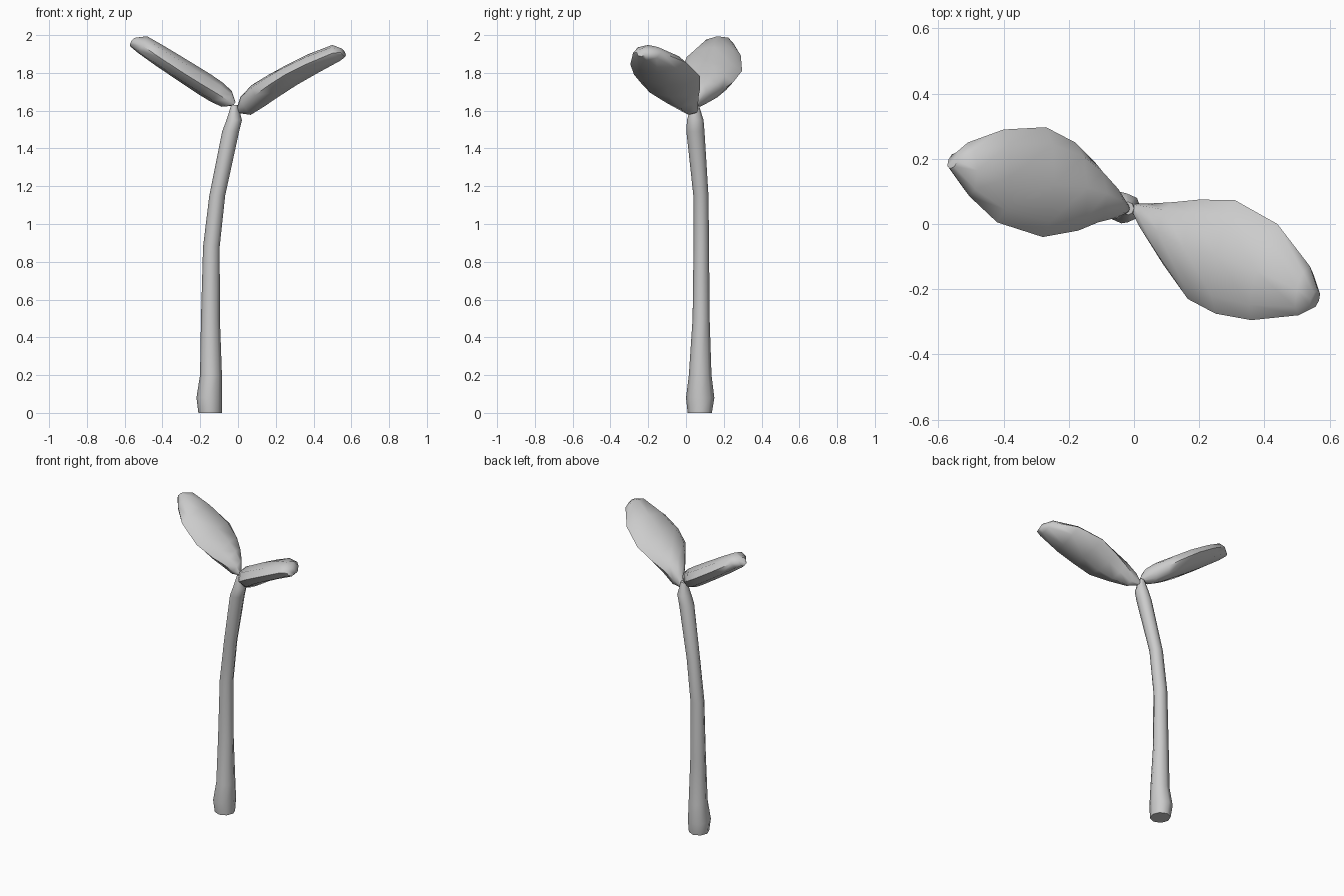
import bpy, bmesh, math
from mathutils import Vector


def loft(name, rings, angle):
    """Skin a list of equal-sized vertex rings and cap both ends."""
    bm = bmesh.new()
    loops = [[bm.verts.new(p) for p in ring] for ring in rings]
    n = len(loops[0])
    for a, b in zip(loops, loops[1:]):
        for i in range(n):
            j = (i + 1) % n
            bm.faces.new((a[i], a[j], b[j], b[i]))
    bm.faces.new(loops[0][::-1])
    bm.faces.new(loops[-1])
    bmesh.ops.recalc_face_normals(bm, faces=bm.faces)
    mesh = bpy.data.meshes.new(name)
    bm.to_mesh(mesh)
    bm.free()
    ob = bpy.data.objects.new(name, mesh)
    bpy.context.collection.objects.link(ob)
    bpy.ops.object.select_all(action='DESELECT')
    ob.select_set(True)
    bpy.context.view_layer.objects.active = ob
    bpy.ops.object.shade_smooth_by_angle(angle=math.radians(angle))
    return ob


def ring(center, u, v, sides=8):
    return [center + u * math.cos(2 * math.pi * i / sides)
            + v * math.sin(2 * math.pi * i / sides) for i in range(sides)]


def leaf(name, rows, z0, sx, sy):
    """Rows hold both outline points, half thickness and droop, on a tilted plane."""
    normal = Vector((-sx, -sy, 1)).normalized()
    rings = []
    for ux, uy, lx, ly, h, droop in rows:
        a = Vector((ux, uy, z0 + sx * ux + sy * uy - droop))
        b = Vector((lx, ly, z0 + sx * lx + sy * ly - droop))
        rings.append(ring((a + b) / 2, (a - b) / 2, normal * h))
    return loft(name, rings, 50)


# stem: z, centre x, centre y, radius x, radius y
stem = [
    (0.00, -0.148, 0.073, 0.062, 0.064),
    (0.08, -0.152, 0.075, 0.068, 0.075),
    (0.20, -0.143, 0.075, 0.058, 0.060),
    (0.50, -0.146, 0.080, 0.050, 0.045),
    (0.88, -0.141, 0.081, 0.044, 0.041),
    (1.15, -0.110, 0.079, 0.042, 0.040),
    (1.49, -0.039, 0.050, 0.045, 0.048),
    (1.55, -0.020, 0.049, 0.041, 0.044),
    (1.63, -0.018, 0.048, 0.018, 0.020),
]
loft("stem", [ring(Vector((x, y, z)), Vector((rx, 0, 0)), Vector((0, ry, 0)))
              for z, x, y, rx, ry in stem], 50)

# two seed leaves
leaf("right_leaf", [
    (0.00, 0.062, -0.005, 0.040, 0.012, 0.00),
    (0.05, 0.063, 0.03, -0.02, 0.055, 0.00),
    (0.12, 0.067, 0.09, -0.125, 0.066, -0.01),
    (0.20, 0.075, 0.165, -0.23, 0.064, -0.01),
    (0.31, 0.073, 0.25, -0.275, 0.060, -0.01),
    (0.44, 0.00, 0.36, -0.295, 0.056, 0.00),
    (0.54, -0.13, 0.505, -0.28, 0.047, 0.02),
    (0.565, -0.205, 0.545, -0.26, 0.026, 0.04),
], 1.605, 0.57, -0.12)

leaf("left_leaf", [
    (-0.02, 0.06, -0.02, 0.035, 0.012, 0.00),
    (-0.07, 0.125, -0.05, 0.02, 0.050, 0.00),
    (-0.12, 0.19, -0.11, 0.005, 0.060, 0.00),
    (-0.18, 0.25, -0.17, -0.02, 0.062, 0.00),
    (-0.27, 0.297, -0.28, -0.04, 0.060, 0.00),
    (-0.40, 0.29, -0.42, 0.005, 0.056, 0.00),
    (-0.51, 0.25, -0.505, 0.085, 0.050, 0.00),
    (-0.545, 0.22, -0.565, 0.17, 0.028, 0.02),
], 1.62, -0.63, 0.07)
